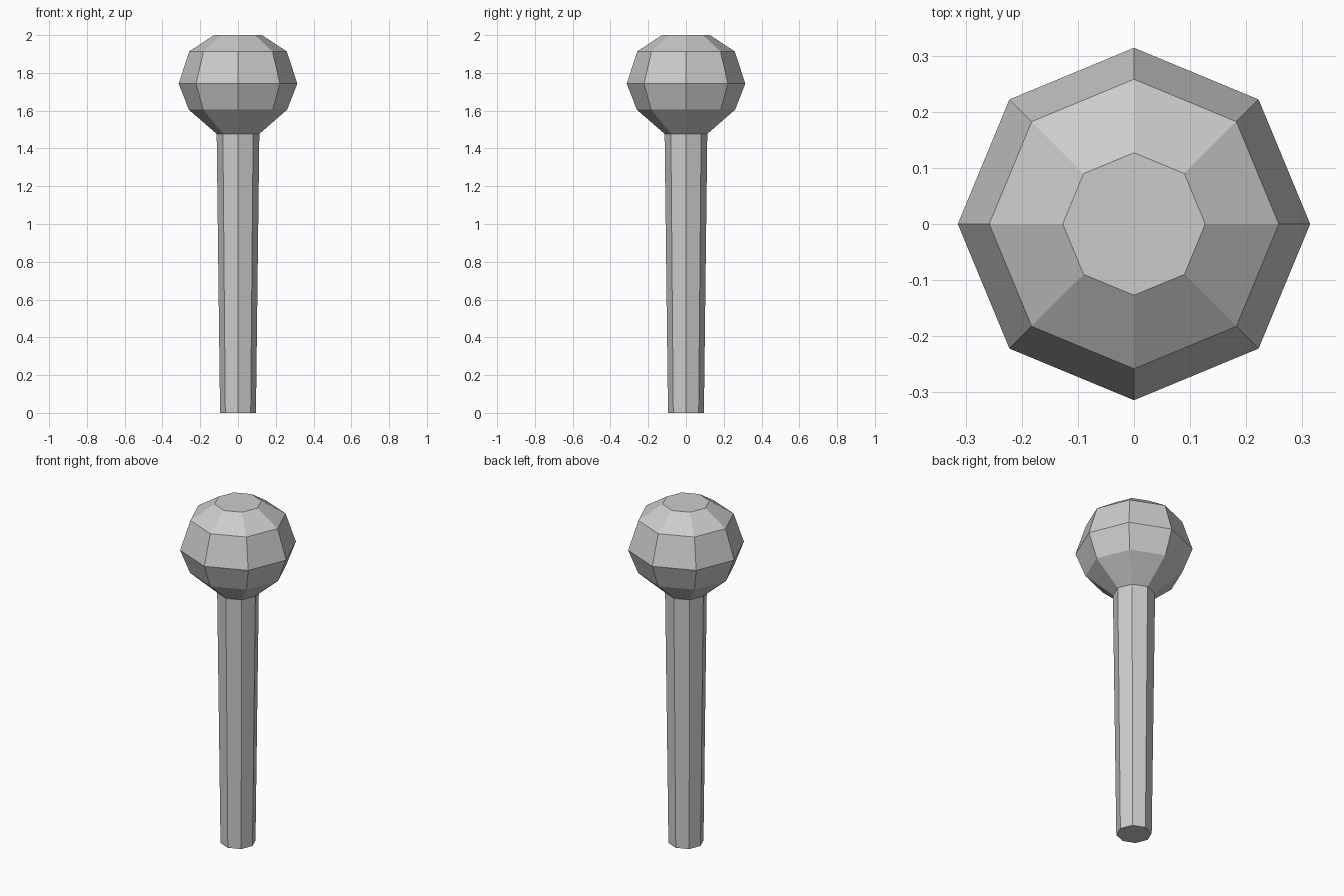
import bpy, bmesh
from math import cos, sin, pi

if "Cube" in bpy.data.objects:
    bpy.data.objects.remove(bpy.data.objects["Cube"])

SIDES = 8


def lathe(name, profile, cap_bottom=False, cap_top=False):
    """Revolve (radius, z) points into a flat-faced octagonal solid."""
    bm = bmesh.new()
    rings = [[bm.verts.new((r * cos(2 * pi * i / SIDES), r * sin(2 * pi * i / SIDES), z))
              for i in range(SIDES)] for r, z in profile]
    for a, b in zip(rings, rings[1:]):
        for i in range(SIDES):
            j = (i + 1) % SIDES
            bm.faces.new((a[i], a[j], b[j], b[i]))
    if cap_bottom:
        bm.faces.new(rings[0][::-1])
    if cap_top:
        bm.faces.new(rings[-1])
    mesh = bpy.data.meshes.new(name)
    bm.to_mesh(mesh)
    bm.free()
    obj = bpy.data.objects.new(name, mesh)
    bpy.context.collection.objects.link(obj)
    return obj


# Slightly flared handle, open where it meets the head
NECK = (0.113, 1.477)
lathe("handle", [(0.095, 0), NECK], cap_bottom=True)

# Faceted ball head with a flat top
lathe("head", [NECK, (0.26, 1.605), (0.314, 1.743), (0.258, 1.914), (0.127, 2.0)],
      cap_top=True)
